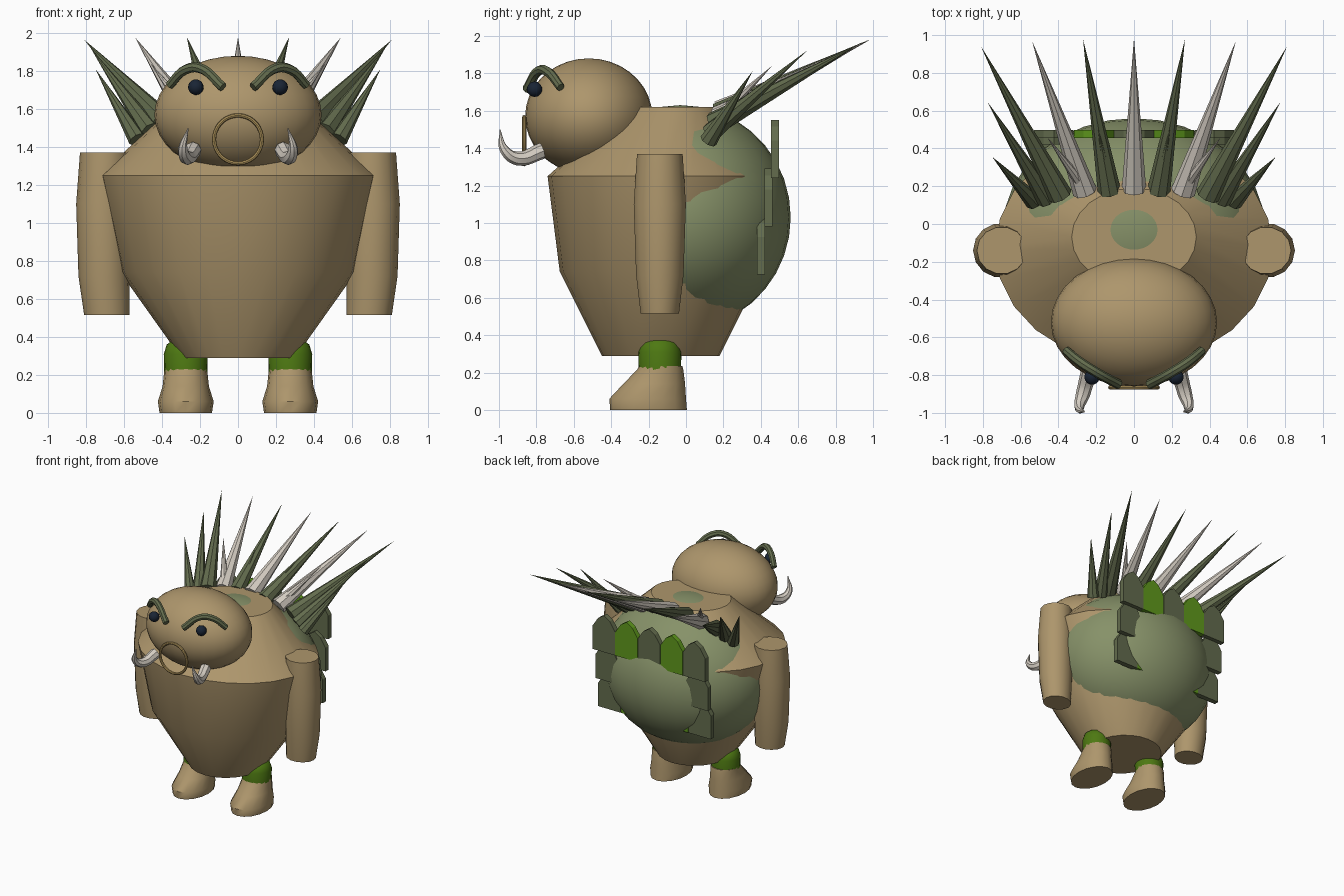
import bpy, bmesh, math
from mathutils import Vector

if "Cube" in bpy.data.objects:
    bpy.data.objects.remove(bpy.data.objects["Cube"])


def material(name, rgb):
    m = bpy.data.materials.new(name)
    m.diffuse_color = (*rgb, 1)
    m.use_nodes = True
    m.node_tree.nodes["Principled BSDF"].inputs["Base Color"].default_value = m.diffuse_color
    return m


TAN = material("tan hide", (0.42, 0.305, 0.15))
SAGE = material("sage back", (0.24, 0.285, 0.14))
MOSS = material("dark moss", (0.125, 0.15, 0.075))
LEAF = material("leaf green", (0.115, 0.32, 0.012))
CUFF = material("cuff green", (0.075, 0.19, 0.006))
IVORY = material("ivory", (0.66, 0.61, 0.54))
NAVY = material("dark eye", (0.01, 0.018, 0.035))
GOLD = material("ring gold", (0.45, 0.31, 0.11))


def finish(ob, name, mat, angle=40):
    ob.name = name
    ob.data.materials.clear()
    ob.data.materials.append(mat)
    bpy.ops.object.select_all(action='DESELECT')
    ob.select_set(True)
    bpy.context.view_layer.objects.active = ob
    if angle:
        bpy.ops.object.shade_smooth_by_angle(angle=math.radians(angle))
    return ob


def from_bmesh(bm, name, mat, angle=40):
    bmesh.ops.recalc_face_normals(bm, faces=bm.faces)
    me = bpy.data.meshes.new(name)
    bm.to_mesh(me)
    bm.free()
    ob = bpy.data.objects.new(name, me)
    bpy.context.collection.objects.link(ob)
    return finish(ob, name, mat, angle)


def loft(name, rings, mat, sides=24, angle=40):
    """Stack of horizontal ellipses: (z, cx, cy, rx, ry)."""
    bm = bmesh.new()
    loops = []
    for z, cx, cy, rx, ry in rings:
        loops.append([bm.verts.new((cx + rx * math.cos(2 * math.pi * i / sides),
                                    cy + ry * math.sin(2 * math.pi * i / sides), z))
                      for i in range(sides)])
    for a, b in zip(loops, loops[1:]):
        for i in range(sides):
            j = (i + 1) % sides
            bm.faces.new((a[i], a[j], b[j], b[i]))
    bm.faces.new(loops[0])
    bm.faces.new(loops[-1])
    return from_bmesh(bm, name, mat, angle)


def ellipsoid(name, center, radii, mat, seg=32, rings=18):
    bpy.ops.mesh.primitive_uv_sphere_add(segments=seg, ring_count=rings, location=center)
    ob = bpy.context.object
    ob.scale = radii
    bpy.ops.object.transform_apply(location=False, rotation=False, scale=True)
    return finish(ob, name, mat)


def spike(name, base, tip, r, mat):
    base, tip = Vector(base), Vector(tip)
    d = tip - base
    bpy.ops.mesh.primitive_cone_add(vertices=8, radius1=r, radius2=0, depth=d.length,
                                    location=(base + tip) / 2,
                                    rotation=d.to_track_quat('Z', 'Y').to_euler())
    return finish(bpy.context.object, name, mat, 30)


def tube(name, points, radii, mat, bevel):
    cu = bpy.data.curves.new(name, 'CURVE')
    cu.dimensions = '3D'
    cu.bevel_depth, cu.bevel_resolution, cu.use_fill_caps = bevel, 2, True
    cu.resolution_u = 6
    sp = cu.splines.new('BEZIER')
    sp.bezier_points.add(len(points) - 1)
    for bp, p, r in zip(sp.bezier_points, points, radii):
        bp.co, bp.radius = p, r
        bp.handle_left_type = bp.handle_right_type = 'AUTO'
    ob = bpy.data.objects.new(name, cu)
    bpy.context.collection.objects.link(ob)
    bpy.ops.object.select_all(action='DESELECT')
    ob.select_set(True)
    bpy.context.view_layer.objects.active = ob
    bpy.ops.object.convert(target='MESH')
    return finish(bpy.context.object, name, mat)


# Torso, mossy back and head
loft("torso", [(0.29, 0, -0.135, 0.30, 0.315), (0.74, 0, -0.135, 0.62, 0.54),
               (1.25, 0, -0.13, 0.735, 0.61), (1.62, 0, -0.07, 0.33, 0.26)], TAN, 24, 30)
ellipsoid("mossy_back", (0, -0.03, 1.03), (0.695, 0.59, 0.60), SAGE)
ellipsoid("head", (0, -0.52, 1.57), (0.44, 0.34, 0.31), TAN)

# Nose ring
bpy.ops.mesh.primitive_torus_add(major_radius=0.126, minor_radius=0.011, major_segments=36,
                                 minor_segments=8, location=(0, -0.865, 1.44),
                                 rotation=(math.pi / 2, 0, 0))
finish(bpy.context.object, "nose_ring", GOLD)

for s, side in ((-1, "left"), (1, "right")):
    # Face details
    ellipsoid(side + "_eye", (s * 0.222, -0.81, 1.715), (0.041,) * 3, NAVY, 16, 10)
    tube(side + "_brow", [(s * 0.08, -0.85, 1.715), (s * 0.20, -0.785, 1.815),
                          (s * 0.28, -0.735, 1.805), (s * 0.36, -0.67, 1.725)],
         (1, 1, 1, 0.9), MOSS, 0.026)
    tube(side + "_tusk", [(s * 0.235, -0.77, 1.385), (s * 0.27, -0.90, 1.345),
                          (s * 0.29, -0.97, 1.39), (s * 0.262, -0.995, 1.50)],
         (1.1, 0.95, 0.65, 0.05), IVORY, 0.04)
    # Arms
    loft(side + "_arm", [(0.515, s * 0.69, -0.14, 0.12, 0.105),
                         (0.72, s * 0.705, -0.14, 0.135, 0.13),
                         (1.10, s * 0.71, -0.14, 0.142, 0.143),
                         (1.37, s * 0.70, -0.14, 0.132, 0.125)], TAN, 14, 45)
    # Legs with rounded green tops, and feet
    loft(side + "_leg", [(0.19, s * 0.275, -0.14, 0.112, 0.112),
                         (0.31, s * 0.275, -0.14, 0.116, 0.116),
                         (0.36, s * 0.275, -0.14, 0.10, 0.10),
                         (0.39, s * 0.275, -0.14, 0.06, 0.06),
                         (0.40, s * 0.275, -0.14, 0.01, 0.01)], CUFF, 20, 50)
    loft(side + "_foot", [(0.0, s * 0.275, -0.20, 0.138, 0.205),
                          (0.06, s * 0.275, -0.205, 0.147, 0.205),
                          (0.14, s * 0.275, -0.17, 0.122, 0.165),
                          (0.215, s * 0.275, -0.138, 0.114, 0.124),
                          (0.235, s * 0.275, -0.135, 0.113, 0.116)], TAN, 16, 45)
    # Fan of back spikes: base, tip, radius, material
    fan = [((0.13, 0.17, 1.58), (0.27, 0.98, 1.98), 0.062, MOSS),
           ((0.26, 0.17, 1.56), (0.54, 0.97, 1.975), 0.065, IVORY),
           ((0.39, 0.15, 1.53), (0.81, 0.94, 1.965), 0.065, MOSS),
           ((0.46, 0.13, 1.48), (0.775, 0.645, 1.92), 0.055, MOSS),
           ((0.53, 0.12, 1.44), (0.75, 0.355, 1.81), 0.048, MOSS),
           ((0.13, 0.21, 1.62), (0.19, 0.50, 1.79), 0.032, MOSS),
           ((0.27, 0.20, 1.59), (0.46, 0.46, 1.84), 0.035, IVORY)]
    for i, (b, t, r, m) in enumerate(fan):
        spike(f"{side}_spike_{i + 1}", (s * b[0], b[1], b[2]), (s * t[0], t[1], t[2]), r, m)

# Centre spikes
spike("centre_spike", (0, 0.18, 1.59), (0, 0.985, 1.98), 0.065, IVORY)
spike("centre_spike_small", (0, 0.21, 1.62), (0, 0.55, 1.80), 0.035, IVORY)

# Three overlapping rows of pointed back plates
outline = [(-0.105, 0), (0.105, 0), (0.105, 0.20), (0.055, 0.275),
           (0, 0.31), (-0.055, 0.275), (-0.105, 0.20)]
for row, (y, z) in enumerate([(0.38, 0.725), (0.42, 0.98), (0.455, 1.24)]):
    for col in range(-2, 3):
        bm = bmesh.new()
        face = bm.faces.new([bm.verts.new((col * 0.212 + px, y, z + pz)) for px, pz in outline])
        ext = bmesh.ops.extrude_face_region(bm, geom=[face])
        bmesh.ops.translate(bm, vec=(0, 0.043, 0),
                            verts=[v for v in ext["geom"] if isinstance(v, bmesh.types.BMVert)])
        from_bmesh(bm, f"back_plate_{row + 1}_{col + 3}", LEAF if col % 2 else MOSS, 0)
